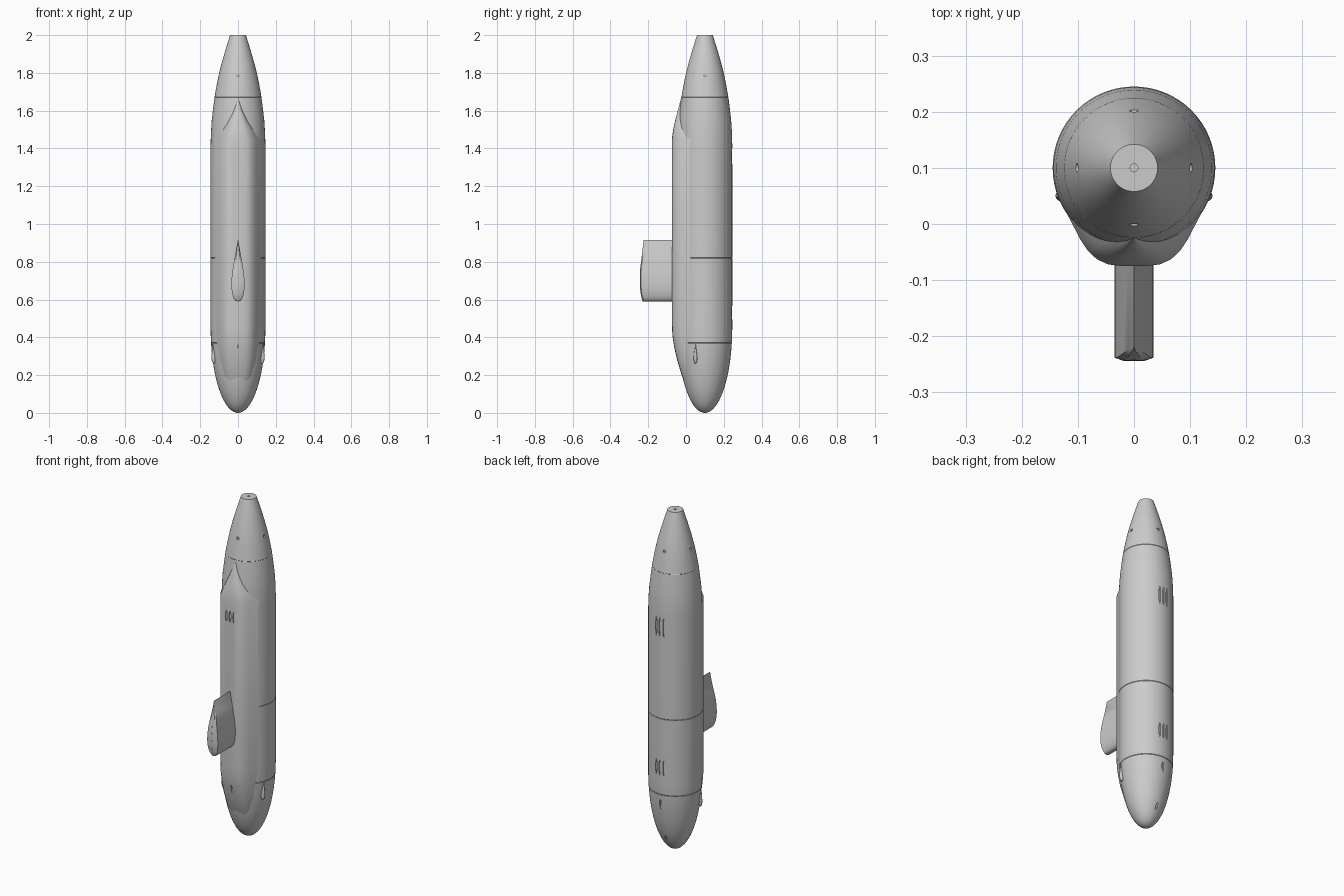
import bpy, bmesh
from math import sin, cos, pi, sqrt
from mathutils import Matrix, Vector

if "Cube" in bpy.data.objects:
    bpy.data.objects.remove(bpy.data.objects["Cube"])

CY = 0.1      # hull axis position in y
R = 0.145     # hull radius


def finish(bm, name, angle=0.5):
    bmesh.ops.recalc_face_normals(bm, faces=bm.faces)
    me = bpy.data.meshes.new(name)
    bm.to_mesh(me)
    bm.free()
    ob = bpy.data.objects.new(name, me)
    bpy.context.collection.objects.link(ob)
    return ob


def loft(name, rings):
    """Skin a stack of equal-length closed rings and cap both ends."""
    bm = bmesh.new()
    vs = [[bm.verts.new(p) for p in ring] for ring in rings]
    n = len(vs[0])
    for a, b in zip(vs, vs[1:]):
        for i in range(n):
            j = (i + 1) % n
            bm.faces.new((a[i], a[j], b[j], b[i]))
    bm.faces.new(vs[0])
    bm.faces.new(vs[-1])
    return finish(bm, name)


def smooth(ob, angle=0.5):
    bpy.ops.object.select_all(action='DESELECT')
    ob.select_set(True)
    bpy.context.view_layer.objects.active = ob
    bpy.ops.object.shade_smooth_by_angle(angle=angle)


def interp(table, z):
    for (z0, a), (z1, b) in zip(table, table[1:]):
        if z <= z1:
            return a + (b - a) * (z - z0) / (z1 - z0)
    return table[-1][1]


# Pressure hull: elliptical nose, straight middle, tapered tail with flat end
profile = []
for i in range(1, 21):
    a = pi / 2 * i / 20
    profile.append((0.45 * (1 - cos(a)) if i > 1 else 0.001, R * sin(a) if i > 1 else 0.006))
profile += [(1.42, R), (1.48, 0.1435), (1.55, 0.139), (1.61, 0.132), (1.67, 0.1245),
            (1.73, 0.114), (1.79, 0.102), (1.85, 0.087), (1.92, 0.067), (2.0, 0.042)]
profile[0] = (0.0, 0.006)
base = list(profile)
# fine seam grooves around the hull
for s in (0.37, 0.82, 1.67):
    profile = [p for p in profile if abs(p[0] - s) > 0.004]
    profile += [(s + d, interp(base, s + d) - e) for d, e in ((-0.002, 0), (0, 0.0015), (0.002, 0))]
profile.sort()
SEG = 64
hull = loft("hull", [[(r * cos(2 * pi * k / SEG), CY + r * sin(2 * pi * k / SEG), z)
                      for k in range(SEG)] for z, r in profile])

# Casing: flat-fronted deck that fairs into the hull at both ends
half = [(0.128, 0.034), (0.112, 0.004), (0.096, -0.027), (0.082, -0.048),
        (0.066, -0.063), (0.046, -0.072), (0.022, -0.075)]
section = half + [(-x, y) for x, y in reversed(half)]
stations = [(0.12, 0.60, 0.012), (0.20, 0.80, -0.023), (0.28, 0.92, -0.047), (0.35, 0.97, -0.063),
            (0.41, 0.99, -0.072), (0.47, 1, -0.075), (1.45, 1, -0.075), (1.50, 0.80, -0.068),
            (1.55, 0.57, -0.057), (1.61, 0.28, -0.041), (1.67, 0.02, -0.025)]
casing = loft("deck_casing", [[(x * s, CY + (y - CY) * (CY - f) / 0.175, z) for x, y in section]
                              for z, s, f in stations])

# Sail: teardrop section with a gently bowed outer face
width = [(0.59, 0.001), (0.592, 0.010), (0.597, 0.017), (0.607, 0.023), (0.625, 0.029), (0.65, 0.033),
         (0.68, 0.035), (0.72, 0.033), (0.76, 0.028), (0.81, 0.020), (0.86, 0.011), (0.915, 0.001)]
crown = [(0.59, -0.229), (0.61, -0.236), (0.64, -0.242), (0.70, -0.245), (0.76, -0.243), (0.915, -0.224)]
sail = loft("sail", [[(-w, -0.05, z), (w, -0.05, z), (w, interp(crown, z) + 0.006, z),
                      (w * 0.55, interp(crown, z), z), (-w * 0.55, interp(crown, z), z),
                      (-w, interp(crown, z) + 0.006, z)] for z, w in width])

# Cutters for slots and ports
cut = bmesh.new()


def port(pos, direction, rx, rz, depth):
    """Oval cutter at pos along an outward direction; rx across, rz along the hull."""
    rot = Vector(direction).to_track_quat('Z', 'Y').to_matrix().to_4x4()
    m = Matrix.Translation(pos) @ rot @ Matrix.Diagonal((rx, rz, depth, 1))
    bmesh.ops.create_cone(cut, cap_ends=True, segments=16, radius1=1, radius2=1, depth=2, matrix=m)


for x in (-0.024, 0, 0.024):
    port((x, -0.075, 1.355), (0, -1, 0), 0.006, 0.032, 0.006)
    yb = CY + sqrt(R * R - x * x)
    for z, h in ((1.36, 0.055), (0.53, 0.045)):
        port((x, yb, z), (0, 1, 0), 0.005, h, 0.006)
for k in range(4):
    d = Vector((cos(k * pi / 2), sin(k * pi / 2), 0))
    port(Vector((0, CY, 1.79)) + d * 0.102, d, 0.008, 0.008, 0.008)
port((0, CY, 2.0), (0, 0, 1), 0.007, 0.007, 0.01)
port((0, -0.061, 0.335), (0, -1, 0), 0.004, 0.025, 0.008)
port((0, CY + 0.139, 0.31), (0, 1, 0), 0.006, 0.03, 0.008)
port((0, CY + 0.087, 0.09), (0, 1, 0), 0.006, 0.02, 0.012)
for z in (0.64, 0.685, 0.73, 0.77):
    port((0, interp(crown, z), z), (0, -1, 0), 0.004, 0.004, 0.006)
cutter = finish(cut, "port_cutter")
cutter.hide_render = True
cutter.hide_viewport = False
cutter.display_type = 'WIRE'

for ob in (hull, casing, sail):
    smooth(ob)
    mod = ob.modifiers.new("ports", 'BOOLEAN')
    mod.operation = 'DIFFERENCE'
    mod.solver = 'EXACT'
    mod.object = cutter
    bpy.context.view_layer.objects.active = ob
    bpy.ops.object.modifier_apply(modifier=mod.name)
    smooth(ob)
bpy.data.objects.remove(cutter)

# Drop-shaped side fairings near the nose
for side, label in ((1, "right"), (-1, "left")):
    bm = bmesh.new()
    bmesh.ops.create_uvsphere(bm, u_segments=16, v_segments=12, radius=1)
    for v in bm.verts:
        t = v.co.z
        taper = 1 if t < 0 else (1 - t) ** 0.6 * 0.9 + 0.1
        v.co = Vector((side * 0.128 + v.co.x * 0.012 * taper, 0.05 + v.co.y * 0.010 * taper,
                       0.29 + t * (0.08 if t > 0 else 0.03)))
        v.co.x += side * max(0, v.co.z - 0.29) * 0.08
    smooth(finish(bm, label + "_side_fairing"))
